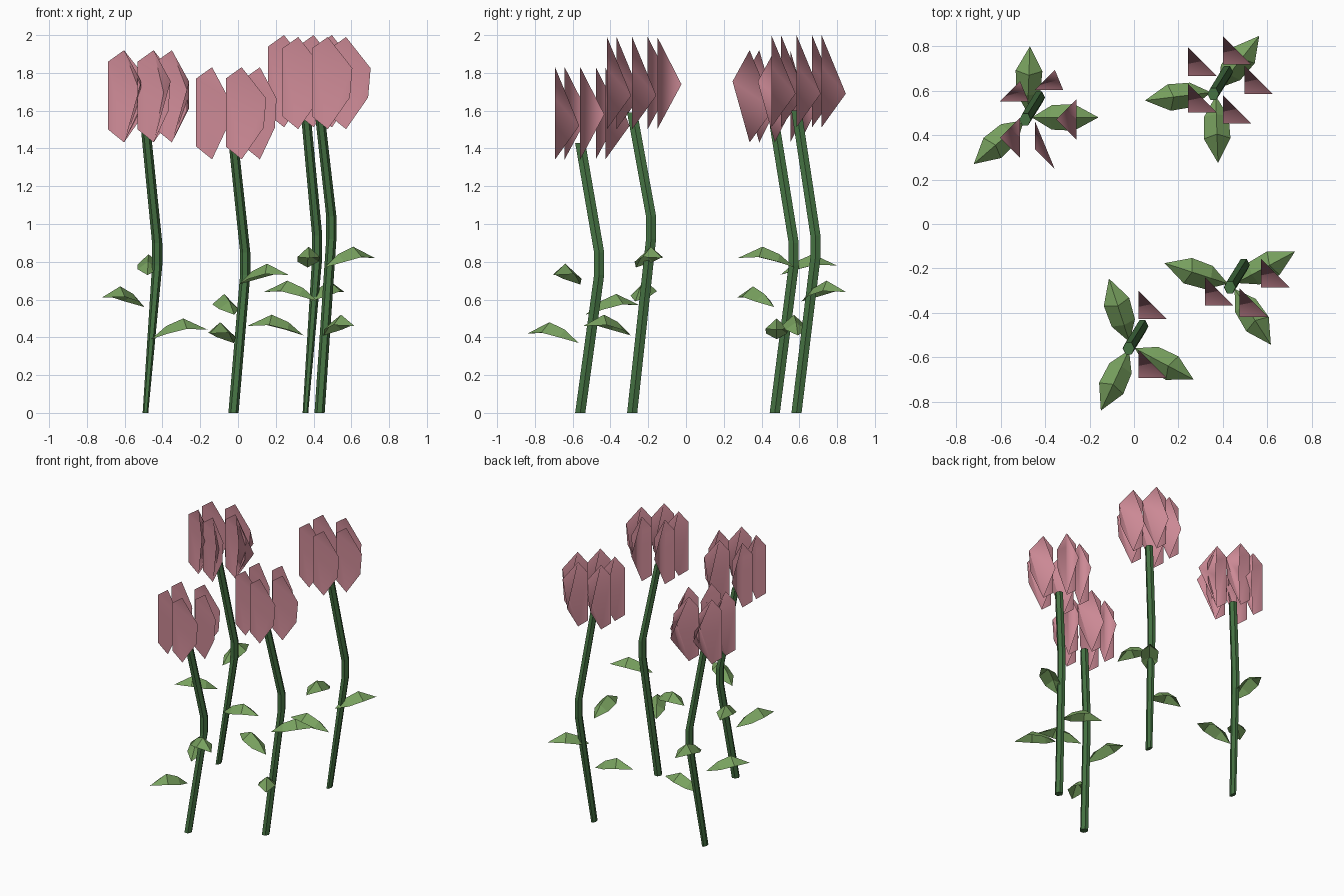
import bpy, bmesh
from math import sin, cos, radians
from mathutils import Vector, Matrix

cube = bpy.data.objects.get("Cube")
if cube:
    bpy.data.objects.remove(cube, do_unlink=True)


def make_material(name, rgb):
    mat = bpy.data.materials.new(name)
    mat.use_nodes = True
    color = (*rgb, 1.0)
    mat.diffuse_color = color
    bsdf = mat.node_tree.nodes["Principled BSDF"]
    bsdf.inputs["Base Color"].default_value = color
    bsdf.inputs["Roughness"].default_value = 0.9
    return mat


PINK = make_material("petal pink", (0.60, 0.25, 0.30))
LEAF = make_material("leaf green", (0.19, 0.36, 0.115))
STEM = make_material("stem green", (0.06, 0.17, 0.055))


def finish(bm, name, mat, location, smooth=False):
    mesh = bpy.data.meshes.new(name)
    bm.to_mesh(mesh)
    bm.free()
    mesh.materials.append(mat)
    obj = bpy.data.objects.new(name, mesh)
    obj.location = location
    bpy.context.collection.objects.link(obj)
    for poly in mesh.polygons:
        poly.use_smooth = smooth
    return obj


# Six-sided bent stem, built as stacked rings
def build_stem(name, location, bend, top, base_scale):
    bm = bmesh.new()
    path = [(0, 0, 0, base_scale), (0.062, 0.10, bend - 0.06, 1),
            (0.062, 0.10, bend + 0.06, 1), (0, 0, top, 0.95)]
    rings = []
    for x, y, z, s in path:
        ring = []
        for i in range(6):
            a = radians(60 * i)
            ring.append(bm.verts.new((x + 0.027 * s * cos(a), y + 0.031 * sin(a), z)))
        rings.append(ring)
    for low, high in zip(rings, rings[1:]):
        for i in range(6):
            j = (i + 1) % 6
            bm.faces.new((low[i], low[j], high[j], high[i]))
    bm.faces.new(rings[0][::-1])
    bm.faces.new(rings[-1])
    finish(bm, name, STEM, location)


# Folded leaf: a raised ridge with a drooping half on each side
def build_leaf(name, location, angle, height):
    bm = bmesh.new()
    base = bm.verts.new((0.02, 0, 0))
    ridge_in = bm.verts.new((0.10, 0, 0.07))
    ridge_out = bm.verts.new((0.19, 0, 0.11))
    tip = bm.verts.new((0.32, 0, 0.05))
    for side in (1, -1):
        edge_in = bm.verts.new((0.11, 0.055 * side, 0.03))
        edge_out = bm.verts.new((0.21, 0.06 * side, 0.055))
        for face in ((base, edge_in, ridge_in), (ridge_in, edge_in, edge_out, ridge_out),
                     (ridge_out, edge_out, tip)):
            bm.faces.new(face[::-side])
    bmesh.ops.rotate(bm, verts=bm.verts, matrix=Matrix.Rotation(radians(angle), 3, "Z"))
    finish(bm, name, LEAF, Vector(location) + Vector((0, 0, height)))


# Petal: upright six-sided panel with a folded wedge behind it
def add_petal(bm, origin, start, end):
    def vert(x, y, z):
        return bm.verts.new(origin + Vector((x, y, z)))

    def spoke(angle, z):
        a = radians(angle)
        return vert(0.128 * cos(a), 0.128 * sin(a), z)

    top, bottom = vert(0, 0, 0), vert(0, 0, -0.488)
    wide = 0.13 if start == 0 else 0.088
    bm.faces.new((top, vert(wide, 0, -0.165), vert(wide * 0.9, 0, -0.32), bottom,
                  vert(-0.084, 0, -0.42), vert(-0.084, 0, -0.06)))
    if start == end:
        bm.faces.new((top, bottom, spoke(end, -0.25)))
    else:
        right, back = spoke(start, -0.165), spoke(end, -0.31)
        bm.faces.new((top, right, back))
        bm.faces.new((bottom, back, right))


# Five petals stand on a ring around the top of the stem
def build_bloom(name, location, top, wedges):
    bm = bmesh.new()
    for i, (start, end) in enumerate(wedges):
        a = radians(72 * i)
        add_petal(bm, Vector((0.14 * cos(a), 0.14 * sin(a), top)), start, end)
    finish(bm, name, PINK, location, smooth=True)


OPEN, FLAT = (0, 90), (90, 90)

# name, x, y, flower top, stem bend, base scale, leaves (angle, height), petal wedges
PLANTS = [
    ("back_right", -0.49, 0.47, 1.92, 0.84, 0.55, [(88, 0.73), (221, 0.56), (0, 0.39)],
     [(-45, 45), (0, 45), (0, 45), (-45, 45), (-45, 90)]),
    ("back_left", 0.357, 0.585, 2.0, 0.88, 0.55, [(52, 0.59), (187, 0.41), (-88, 0.77)],
     [OPEN] * 5),
    ("front_right", -0.024, -0.56, 1.83, 0.79, 1, [(108, 0.52), (-28, 0.68), (245, 0.37)],
     [FLAT, OPEN, FLAT, FLAT, OPEN]),
    ("front_left", 0.432, -0.285, 1.99, 0.98, 1, [(28, 0.77), (162, 0.59), (-57, 0.41)],
     [OPEN, FLAT, FLAT, OPEN, OPEN]),
]

for name, x, y, top, bend, base_scale, leaves, wedges in PLANTS:
    spot = (x, y, 0)
    build_stem(name + "_stem", spot, bend, top - 0.4, base_scale)
    build_bloom(name + "_petals", spot, top, wedges)
    for number, (angle, height) in enumerate(leaves, 1):
        build_leaf(f"{name}_leaf_{number}", (x + 0.01, y + 0.01, 0), angle, height)
